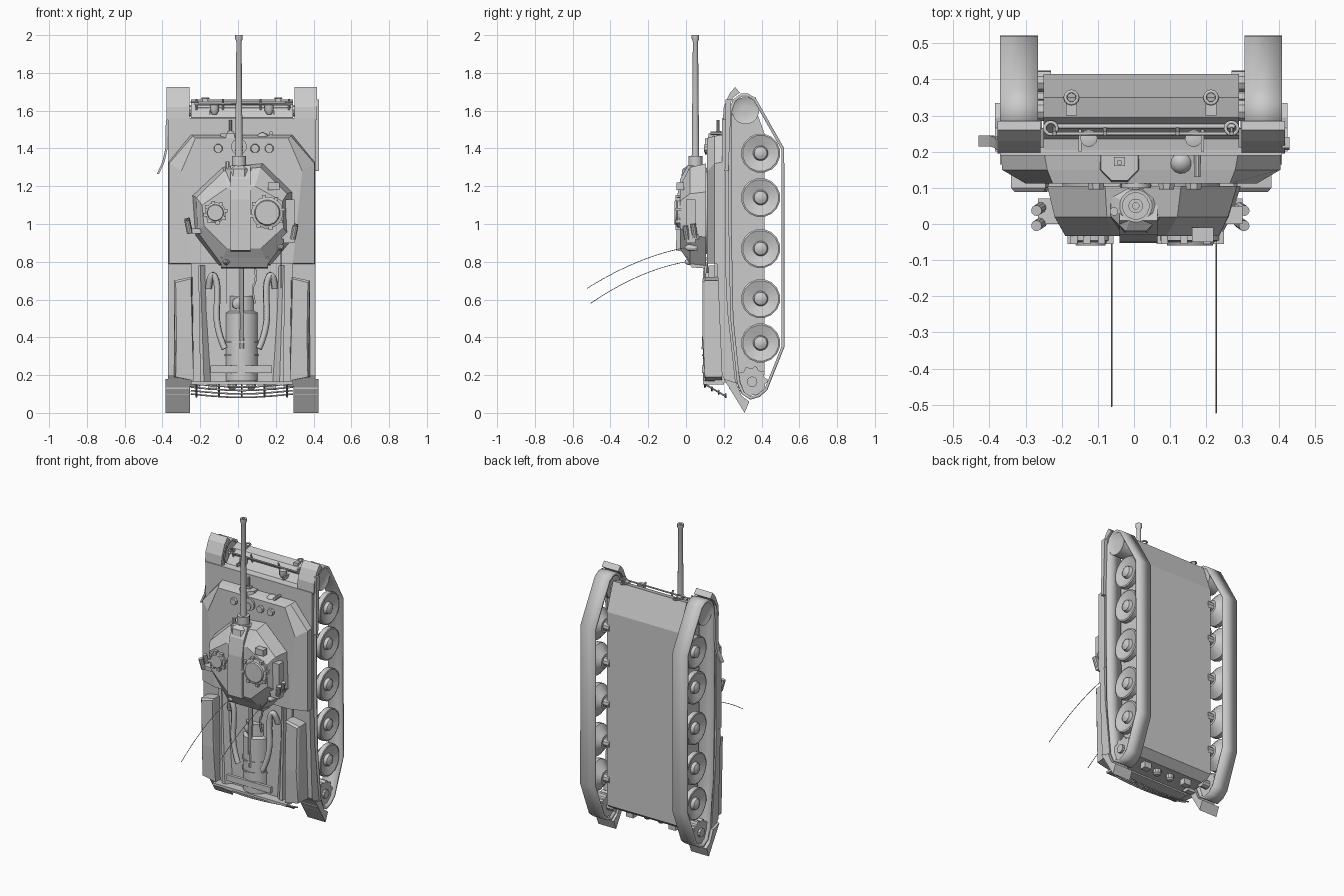
import bpy, bmesh, math
from mathutils import Vector

CX = 0.02  # vehicle centre line


def obj(name, bm, smooth=False):
    bmesh.ops.recalc_face_normals(bm, faces=bm.faces)
    me = bpy.data.meshes.new(name)
    bm.to_mesh(me)
    bm.free()
    if smooth:
        for p in me.polygons:
            p.use_smooth = True
        me.set_sharp_from_angle(angle=math.radians(35))
    o = bpy.data.objects.new(name, me)
    bpy.context.collection.objects.link(o)
    return o


def loft(name, rings, cap=True, smooth=False):
    bm = bmesh.new()
    R = [[bm.verts.new(p) for p in r] for r in rings]
    n = len(R[0])
    for a, b in zip(R, R[1:]):
        for i in range(n):
            j = (i + 1) % n
            bm.faces.new((a[i], a[j], b[j], b[i]))
    if cap:
        bm.faces.new(R[0])
        bm.faces.new(R[-1])
    return obj(name, bm, smooth)


def side(name, yz, x0, x1, cap=True, smooth=False):  # side profile extruded across x
    return loft(name, [[(x, y, z) for y, z in yz] for x in (x0, x1)], cap, smooth)


def plan(name, rings):  # (y, xz outline) layers
    return loft(name, [[(x, y, z) for x, z in pts] for y, pts in rings])


def box(name, x0, x1, y0, y1, z0, z1):
    return side(name, [(y0, z0), (y1, z0), (y1, z1), (y0, z1)], x0, x1)


def lathe(name, origin, axis, prof, n=16, smooth=True):  # prof: (distance, radius)
    ax = Vector(axis).normalized()
    u = ax.orthogonal().normalized()
    v = ax.cross(u)
    rings = []
    for d, r in prof:
        rings.append([Vector(origin) + ax * d + (u * math.cos(t) + v * math.sin(t)) * r
                      for t in (2 * math.pi * (i + 0.5) / n for i in range(n))])
    return loft(name, rings, True, smooth)


def rod(name, p, q, r, n=8, r2=None):
    d = Vector(q) - Vector(p)
    return lathe(name, p, d, [(0, r), (d.length, r if r2 is None else r2)], n)


def tube(name, pts, r, smooth=False, cyclic=False):
    cu = bpy.data.curves.new(name, 'CURVE')
    cu.dimensions = '3D'
    cu.bevel_depth = r
    cu.bevel_resolution = 1
    cu.use_fill_caps = True
    s = cu.splines.new('NURBS' if smooth else 'POLY')
    s.points.add(len(pts) - 1)
    for p, c in zip(s.points, pts):
        p.co = (*c, 1)
    if smooth:
        s.order_u = 3
        s.use_endpoint_u = True
    s.use_cyclic_u = cyclic
    o = bpy.data.objects.new(name, cu)
    bpy.context.collection.objects.link(o)


def ring(name, c, r, t, n=12):  # upright shackle ring in x-y
    tube(name, [(c[0] + r * math.cos(2 * math.pi * i / n), c[1] + r * math.sin(2 * math.pi * i / n), c[2])
                for i in range(n)], t, cyclic=True)


# Lower hull between the tracks
side("lower_hull", [(0.205, 1.56), (0.235, 1.565), (0.295, 1.645), (0.35, 1.66), (0.415, 1.48),
                    (0.415, 0.20), (0.36, 0.16), (0.15, 0.16), (0.15, 0.79), (0.19, 0.85)], CX - 0.27, CX + 0.27)

# Upper hull: raised centre, wide shoulders and flat front fenders
plan("superstructure", [(0.205, [(-0.368, 0.785), (0.408, 0.785), (0.408, 1.33), (0.29, 1.475), (-0.25, 1.475), (-0.368, 1.33)]),
                        (0.15, [(-0.365, 0.79), (0.405, 0.79), (0.405, 1.32), (0.28, 1.465), (-0.24, 1.465), (-0.365, 1.32)]),
                        (0.112, [(-0.25, 0.79), (0.29, 0.79), (0.34, 1.28), (0.265, 1.455), (-0.225, 1.455), (-0.30, 1.28)])])
box("front_fender_plate", -0.37, 0.41, 0.19, 0.212, 0.79, 1.56)

TRACK = [(0.225, 1.56), (0.23, 1.61), (0.25, 1.66), (0.29, 1.69), (0.33, 1.69), (0.37, 1.665), (0.52, 1.40), (0.522, 0.35),
         (0.43, 0.12), (0.39, 0.085), (0.34, 0.07), (0.295, 0.10), (0.27, 0.16), (0.235, 0.50), (0.225, 1.0)]
WHEEL = [(0, 0.045), (0.045, 0.096), (0.05, 0.104), (0.082, 0.104), (0.085, 0.096), (0.065, 0.04), (0.085, 0.034), (0.095, 0.015)]

for s, n in ((-1, "left"), (1, "right")):
    X = lambda d: CX + s * d
    # Track band
    t = side(n + "_track", TRACK, X(0.285), X(0.39), cap=False, smooth=True)
    m = t.modifiers.new("thickness", 'SOLIDIFY')
    m.thickness = 0.016
    m.offset = -1
    # Running gear
    for i, z in enumerate((1.375, 1.14, 0.87, 0.605, 0.37)):
        lathe(f"{n}_road_wheel_{i}", (X(0.292), 0.395, z), (s, 0, 0), WHEEL, 16)
        rod(f"{n}_axle_{i}", (X(0.25), 0.395, z), (X(0.30), 0.395, z), 0.03, 10)
    lathe(n + "_idler", (X(0.29), 0.315, 1.60), (s, 0, 0), [(0, 0.072), (0.09, 0.072), (0.08, 0.05), (0.08, 0.02)], 16)
    rod(n + "_idler_axle", (X(0.25), 0.315, 1.60), (X(0.30), 0.315, 1.60), 0.03, 10)
    g = []
    for i in range(40):  # toothed drive sprocket
        a, r = 2 * math.pi * i / 40, 0.082 if i % 4 < 2 else 0.07
        g.append((0.35 + r * math.cos(a), 0.165 + r * math.sin(a)))
    side(n + "_sprocket", g, X(0.30), X(0.37))
    rod(n + "_sprocket_hub", (X(0.25), 0.35, 0.165), (X(0.385), 0.35, 0.165), 0.028, 10)
    # Fender, front mudguard, rear mud flap
    side(n + "_rear_fender", [(0.165, 0.79), (0.21, 0.79), (0.22, 0.55), (0.265, 0.14), (0.23, 0.14), (0.19, 0.20)],
         X(0.22), X(0.39))
    side(n + "_front_mudguard", [(0.195, 1.55), (0.20, 1.62), (0.23, 1.69), (0.26, 1.725), (0.285, 1.695),
                                 (0.25, 1.67), (0.22, 1.62), (0.212, 1.55)], X(0.278), X(0.398))
    side(n + "_mud_flap", [(0.20, 0.18), (0.255, 0.09), (0.31, 0.0), (0.335, 0.06), (0.295, 0.09), (0.265, 0.16)],
         X(0.275), X(0.405))
    for i in range(4):
        f = i / 4
        box(f"{n}_flap_rib_{i}", X(0.28), X(0.40), 0.228 + 0.085 * f, 0.25 + 0.08 * f, 0.127 - 0.115 * f, 0.135 - 0.115 * f)
    # Stowage box and sloping deck panel at the rear
    plan(n + "_stowage_box", [(0.19, [(X(0.255), 0.17), (X(0.36), 0.19), (X(0.36), 0.70), (X(0.26), 0.72)]),
                              (0.10, [(X(0.255), 0.17), (X(0.35), 0.19), (X(0.36), 0.70), (X(0.265), 0.72)]),
                              (0.088, [(X(0.262), 0.40), (X(0.345), 0.40), (X(0.35), 0.69), (X(0.27), 0.71)])])
    plan(n + "_deck_panel", [(0.17, [(X(0.14), 0.16), (X(0.22), 0.16), (X(0.23), 0.78), (X(0.18), 0.78)]),
                             (0.12, [(X(0.20), 0.16), (X(0.22), 0.16), (X(0.23), 0.78), (X(0.22), 0.78)])])
    # Bent deck pipe
    tube(n + "_deck_pipe", [(X(0.175), 0.14, 0.66), (X(0.17), 0.12, 0.72), (X(0.145), 0.115, 0.735),
                            (X(0.125), 0.115, 0.66), (X(0.14), 0.11, 0.45), (X(0.09), 0.10, 0.34)], 0.018, True)
    # Headlight, its post, tow shackles and lifting eyes
    lathe(n + "_headlight", (X(0.145), 0.237, 1.58), (0, 0, 1), [(0, 0.012), (0.02, 0.024), (0.05, 0.024), (0.052, 0.018)], 12)
    box(n + "_headlight_post", X(0.165), X(0.173), 0.20, 0.285, 1.58, 1.60)
    ring(n + "_tow_ring", (X(0.193), 0.35, 1.665), 0.017, 0.005)
    box(n + "_tow_lug", X(0.178), X(0.208), 0.30, 0.335, 1.64, 1.665)
    ring(n + "_hull_eye", (X(0.25), 0.265, 1.645), 0.017, 0.005)
    box(n + "_rear_hook", X(0.13), X(0.18), 0.30, 0.34, 0.12, 0.17)
    lathe(n + "_rear_lug", (X(0.05), 0.30, 0.165), (0, 0, -1), [(0, 0.025), (0.03, 0.025), (0.04, 0.015)], 10)

# Hanging side flaps
side("right_side_flap", [(0.205, 1.28), (0.225, 1.28), (0.24, 1.66), (0.21, 1.66)], 0.41, 0.43)
loft("left_side_flap", [[(x, y, z), (x + 0.012, y, z), (x + 0.012, y + 0.03, z), (x, y + 0.03, z)]
                        for x, y, z in ((-0.382, 0.205, 1.55), (-0.385, 0.21, 1.40), (-0.40, 0.215, 1.33), (-0.43, 0.215, 1.265))])

# Nose rails and frontal details
tube("nose_rail", [(-0.23, 0.25, 1.635), (0.29, 0.25, 1.635)], 0.005)
tube("nose_rail_low", [(-0.22, 0.27, 1.62), (0.28, 0.27, 1.62)], 0.007)
for i, x in enumerate((-0.22, -0.08, 0.12, 0.27)):
    rod(f"rail_post_{i}", (x, 0.27, 1.60), (x, 0.25, 1.66), 0.006)
lathe("driver_hatch", (-0.04, 0.172, 1.455), (0, 0, 1), [(0, 0.06), (0.025, 0.056)], 8, False)
box("hatch_handle", -0.055, -0.025, 0.16, 0.185, 1.48, 1.492)
rod("front_post", (-0.04, 0.17, 1.45), (-0.04, 0.17, 1.55), 0.008)
lathe("front_dome", (0.13, 0.172, 1.45), (0, 0, 1), [(0, 0.035), (0.015, 0.032), (0.028, 0.02), (0.034, 0.006)], 14)
rod("front_tube", (0.175, 0.13, 1.48), (0.175, 0.22, 1.48), 0.01)
rod("roof_hatch", (0.005, 0.115, 1.41), (0.005, 0.10, 1.41), 0.042, 14)
for i, x in enumerate((-0.105, 0.005, 0.09, 0.165)):
    lathe(f"periscope_{i}", (x, 0.115, 1.40), (0, -1, 0), [(0, 0.025), (0.02, 0.022)], 8, False)

# Rear deck: stacked drum, crossbar, central pipe
lathe("deck_drum", (CX, 0.18, 0.17), (0, 0, 1), [(0, 0.09), (0.13, 0.09), (0.13, 0.096), (0.14, 0.096), (0.14, 0.09), (0.20, 0.09),
      (0.20, 0.096), (0.21, 0.096), (0.21, 0.09), (0.36, 0.09), (0.37, 0.07), (0.45, 0.07)], 18)
box("deck_crossbar", -0.145, 0.18, 0.085, 0.105, 0.21, 0.25)
rod("centre_pipe", (CX, 0.098, 0.34), (CX, 0.105, 0.80), 0.014)
lathe("deck_knob", (0.0, 0.13, 0.58), (0, -1, 0), [(0, 0.035), (0.02, 0.03), (0.03, 0.01)], 12)
tube("deck_cable", [(0.09, 0.12, 0.77), (0.10, 0.12, 0.70), (0.07, 0.12, 0.66), (0.09, 0.12, 0.58)], 0.006, True)
# Tilted rear rack of sagging rods
for i in range(4):
    f = i / 3
    y, z = 0.10 + 0.11 * f, 0.155 - 0.055 * f
    tube(f"rear_rack_rod_{i}", [(-0.25, y, z), (-0.08, y, z - 0.018), (0.12, y, z - 0.018), (0.29, y, z)], 0.005, True)
for i in range(5):
    x = -0.22 + 0.12 * i
    rod(f"rear_rack_bar_{i}", (x, 0.095, 0.155), (x, 0.215, 0.085), 0.005)
box("rear_rack_lip", -0.25, 0.29, 0.09, 0.20, 0.15, 0.165)

# Turret
rod("turret_ring", (CX, 0.125, 1.06), (CX, 0.095, 1.06), 0.22, 24)
plan("turret", [(0.105, [(-0.08, 1.30), (0.13, 1.32), (0.285, 1.17), (0.295, 0.93), (0.17, 0.78), (-0.10, 0.78), (-0.225, 0.94), (-0.24, 1.15)]),
                (0.02, [(-0.075, 1.28), (0.12, 1.30), (0.26, 1.16), (0.27, 0.94), (0.16, 0.79), (-0.09, 0.79), (-0.215, 0.96), (-0.22, 1.14)]),
                (-0.033, [(-0.06, 1.19), (0.09, 1.20), (0.235, 1.12), (0.24, 0.98), (0.12, 0.87), (-0.06, 0.87), (-0.18, 0.99), (-0.19, 1.10)])])
side("bustle_box", [(0.03, 0.77), (0.10, 0.765), (0.11, 0.82), (0.08, 0.87), (0.02, 0.87), (0.0, 0.82)], -0.09, 0.16)
side("turret_spine", [(0.06, 1.30), (0.01, 1.31), (-0.03, 1.24), (-0.05, 1.13), (-0.052, 0.86), (0.0, 0.85)], -0.04, 0.065)
box("right_turret_bin", 0.24, 0.30, 0.0, 0.05, 0.90, 1.13)
box("turret_sight", 0.16, 0.22, -0.05, -0.01, 1.18, 1.22)
for n, x, r in (("small", -0.12, 0.055), ("large", 0.155, 0.085)):
    lathe(n + "_cupola", (x, -0.025, 1.06), (0, -1, 0), [(0, r), (0.02, r), (0.025, r * 0.8), (0.035, r * 0.75)], 16)
    for i in range(8):  # vision blocks around the rim
        a = math.pi * i / 4 + 0.2
        c = (x + r * math.cos(a), 1.06 + r * math.sin(a))
        box(f"{n}_cupola_block_{i}", c[0] - 0.01, c[0] + 0.01, -0.055, -0.02, c[1] - 0.009, c[1] + 0.009)

# Gun: mantlet, sleeve, barrel and muzzle
lathe("mantlet", (0.005, 0.05, 1.22), (0, 0, 1), [(0, 0.085), (0.07, 0.075), (0.09, 0.045)], 8, False)
lathe("gun_barrel", (0.005, 0.05, 1.29), (0, 0, 1), [(0, 0.045), (0.02, 0.045), (0.02, 0.038), (0.07, 0.038), (0.07, 0.02),
      (0.675, 0.014), (0.69, 0.02), (0.71, 0.02), (0.71, 0.009), (0.68, 0.009)], 16)
rod("coaxial_gun", (-0.055, 0.035, 1.25), (-0.055, 0.035, 1.33), 0.012)

# Smoke dischargers on both turret cheeks
for s, n, x, z in ((-1, "left", -0.255, 0.97), (1, "right", 0.29, 0.94)):
    for i in range(2):
        p = Vector((x, 0.005 + 0.042 * i, z - 0.02 + 0.01 * i))
        rod(f"{n}_smoke_tube_{i}", p, p + Vector((s * 0.015, -0.01, 0.07)), 0.015, 10)
    box(n + "_smoke_bracket", x - s * 0.06, x + s * 0.01, 0.0, 0.07, z - 0.02, z + 0.005)

# Whip antennas
for n, x, z, ye, ze in (("left", -0.062, 0.80, -0.505, 0.58), ("right", 0.227, 0.875, -0.523, 0.66)):
    lathe(n + "_antenna_base", (x, 0.06, z), (0, -1, 0), [(0, 0.017), (0.05, 0.017), (0.065, 0.008)], 10)
    tube(n + "_antenna", [(x, 0.0, z), (x, -0.25, z - 0.045), (x, ye, ze)], 0.002, True)
